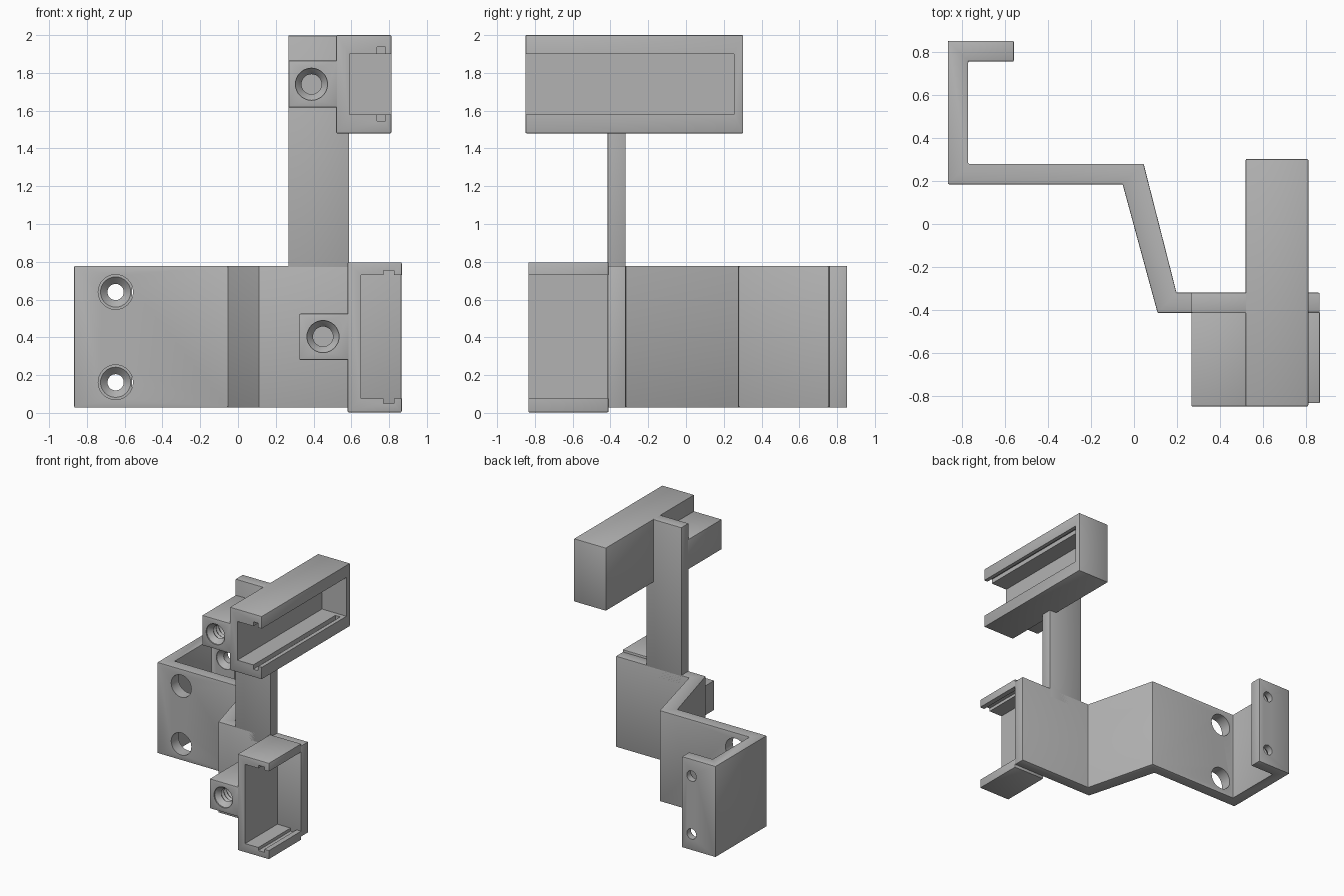
import bpy, bmesh, math

cube = bpy.data.objects.get("Cube")
if cube:
    bpy.data.objects.remove(cube, do_unlink=True)

grey = bpy.data.materials.new("plastic grey")
grey.use_nodes = True
COLOR = (0.45, 0.45, 0.45, 1)
grey.diffuse_color = COLOR
grey.node_tree.nodes["Principled BSDF"].inputs["Base Color"].default_value = COLOR


def make_object(name, bm, bevel=0.0):
    bmesh.ops.recalc_face_normals(bm, faces=bm.faces[:])
    if bevel:
        bmesh.ops.bevel(bm, geom=bm.edges[:], offset=bevel, segments=2,
                        profile=0.5, affect='EDGES')
    mesh = bpy.data.meshes.new(name)
    bm.to_mesh(mesh)
    bm.free()
    mesh.materials.append(grey)
    obj = bpy.data.objects.new(name, mesh)
    bpy.context.collection.objects.link(obj)
    return obj


def prism(name, outline, z0, z1, bevel=0.0):
    """Extrude an x, y outline from z0 to z1."""
    bm = bmesh.new()
    base = bm.faces.new([bm.verts.new((x, y, z0)) for x, y in outline])
    top = bmesh.ops.extrude_face_region(bm, geom=[base])["geom"]
    for v in top:
        if isinstance(v, bmesh.types.BMVert):
            v.co.z = z1
    return make_object(name, bm, bevel)


def box(name, x, y, z, bevel=0.0):
    outline = [(x[0], y[0]), (x[1], y[0]), (x[1], y[1]), (x[0], y[1])]
    return prism(name, outline, z[0], z[1], bevel)


def lathe(name, profile, x, z, sides=32):
    """Solid of rings (y, radius) around an axis along y."""
    bm = bmesh.new()
    rings = []
    for y, r in profile:
        rings.append([bm.verts.new((x + r * math.cos(math.tau * i / sides), y,
                                    z + r * math.sin(math.tau * i / sides)))
                      for i in range(sides)])
    for a, b in zip(rings, rings[1:]):
        for i in range(sides):
            j = (i + 1) % sides
            bm.faces.new((a[i], a[j], b[j], b[i]))
    bm.faces.new(rings[0])
    bm.faces.new(rings[-1])
    return make_object(name, bm)


def cut(target, *cutters):
    bpy.context.view_layer.objects.active = target
    for cutter in cutters:
        mod = target.modifiers.new("cut", 'BOOLEAN')
        mod.operation = 'DIFFERENCE'
        mod.solver = 'EXACT'
        mod.object = cutter
        bpy.ops.object.modifier_apply(modifier=mod.name)
        bpy.data.objects.remove(cutter, do_unlink=True)


def holder(name, x, y, z, back, floor, z_in, rail, rail_end, lip):
    """Block with a channel open to +x and -y, and a groove in each side."""
    body = box(name, x, y, z, 0.006)
    front = y[0] - 0.1
    cutters = [box("channel_cutter", (floor, x[1] + 0.1), (front, back), z_in)]
    for edge, sign in ((z_in[0], -1), (z_in[1], 1)):
        span = sorted((edge - sign * 0.02, edge + sign * lip))
        cutters.append(box("groove_cutter", rail, (front, rail_end), span))
    cut(body, *cutters)
    return body


def boss(name, x, y, z, cx, cz):
    """Screw block with a chamfered, ridged hole."""
    body = box(name, x, y, z, 0.006)
    profile = [(y[0] - 0.02, 0.085), (y[0] + 0.01, 0.085), (y[0] + 0.03, 0.066)]
    for i in range(8):
        start = y[0] + 0.05 + i * 0.036
        profile += [(start, 0.053), (start + 0.018, 0.066)]
    profile.append((y[0] + 0.34, 0.053))
    cut(body, lathe("screw_hole_cutter", profile, cx, cz))
    return body


# Bent wall strip
path = [(0.865, -0.415), (0.11, -0.415), (-0.053, 0.185), (-0.867, 0.185),
        (-0.867, 0.853), (-0.56, 0.853), (-0.56, 0.757), (-0.773, 0.757),
        (-0.773, 0.28), (0.045, 0.28), (0.198, -0.32), (0.865, -0.32)]
bracket = prism("bent_bracket", path, 0.028, 0.778, 0.005)

# Tool access holes in the wall, countersunk screw holes in the rear flange
for hz in (0.64, 0.162):
    cut(bracket,
        lathe("access_cutter", [(0.1, 0.092), (0.4, 0.092)], -0.648, hz),
        lathe("screw_cutter", [(0.7, 0.08), (0.762, 0.08), (0.8, 0.043),
                               (0.95, 0.043)], -0.648, hz))

# Upright post
post = box("upright_post", (0.267, 0.588), (-0.415, -0.32), (0.7, 1.998), 0.005)

# Holders and their screw blocks
upper = holder("upper_holder", (0.52, 0.812), (-0.85, 0.303), (1.48, 2.0),
               0.255, 0.589, (1.58, 1.9), (0.735, 0.78), 0.22, 0.036)
lower = holder("lower_holder", (0.58, 0.867), (-0.835, -0.41), (0.003, 0.797),
               -0.3, 0.65, (0.076, 0.73), (0.77, 0.825), -0.3, 0.025)
upper_boss = boss("upper_screw_block", (0.267, 0.53), (-0.85, -0.405),
                  (1.617, 1.865), 0.389, 1.74)
lower_boss = boss("lower_screw_block", (0.325, 0.59), (-0.835, -0.405),
                  (0.28, 0.525), 0.45, 0.404)

# Smooth round walls, keep corners crisp
for obj in (bracket, post, upper, lower, upper_boss, lower_boss):
    bpy.ops.object.select_all(action='DESELECT')
    obj.select_set(True)
    bpy.context.view_layer.objects.active = obj
    bpy.ops.object.shade_smooth_by_angle(angle=math.radians(25))
